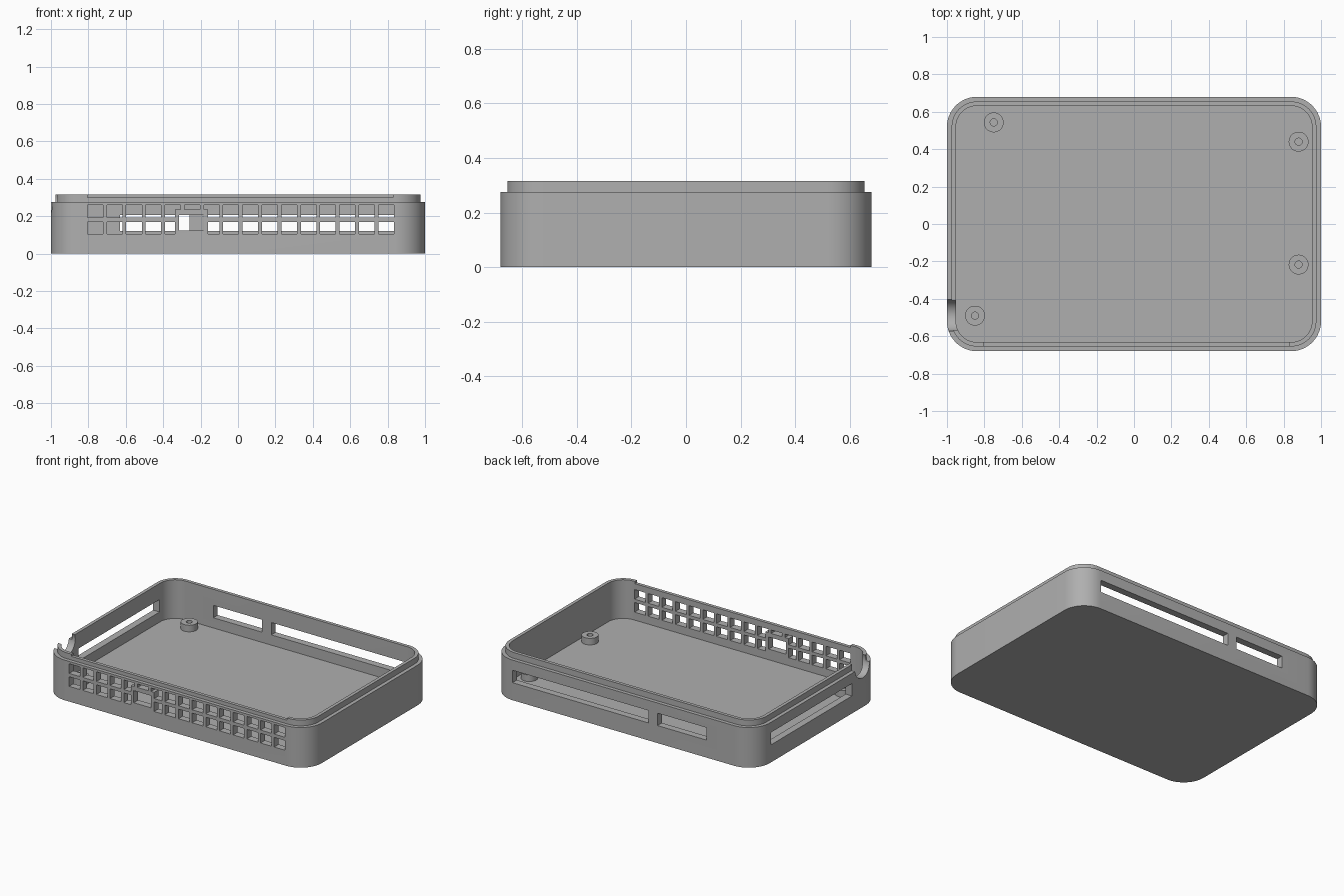
import bpy, bmesh, math
from mathutils import Matrix, Vector

old = bpy.data.objects.get("Cube")
if old:
    bpy.data.objects.remove(old, do_unlink=True)

gray = bpy.data.materials.new("plain gray")
gray.use_nodes = True
COLOR = (0.43, 0.43, 0.43, 1)
gray.diffuse_color = COLOR
gray.node_tree.nodes["Principled BSDF"].inputs["Base Color"].default_value = COLOR


def add_object(name, bm):
    bmesh.ops.recalc_face_normals(bm, faces=bm.faces)
    mesh = bpy.data.meshes.new(name)
    bm.to_mesh(mesh)
    bm.free()
    mesh.materials.append(gray)
    obj = bpy.data.objects.new(name, mesh)
    bpy.context.collection.objects.link(obj)
    return obj


def boxes(name, ranges):
    """One object holding boxes given as ((x0, x1), (y0, y1), (z0, z1))."""
    bm = bmesh.new()
    for spans in ranges:
        mid = Vector([(a + b) / 2 for a, b in spans])
        size = [b - a for a, b in spans]
        bmesh.ops.create_cube(bm, size=1, matrix=Matrix.Translation(mid) @ Matrix.Diagonal((*size, 1)))
    return add_object(name, bm)


def subtract(obj, cutter):
    mod = obj.modifiers.new(cutter.name, 'BOOLEAN')
    mod.operation = 'DIFFERENCE'
    mod.solver = 'EXACT'
    mod.object = cutter
    cutter.hide_render = True


def bake(obj):
    bpy.context.view_layer.update()
    graph = bpy.context.evaluated_depsgraph_get()
    mesh = bpy.data.meshes.new_from_object(obj.evaluated_get(graph))
    obj.modifiers.clear()
    obj.data = mesh


def smooth(obj):
    bpy.ops.object.select_all(action='DESELECT')
    obj.select_set(True)
    bpy.context.view_layer.objects.active = obj
    bpy.ops.object.shade_smooth_by_angle(angle=math.radians(30))


HALF_X, HALF_Y, RADIUS = 1.0, 0.68, 0.16
FLOOR, SHOULDER, RIM = 0.05, 0.275, 0.315


def rounded_ring(bm, inset, z, steps=12):
    r = RADIUS - inset
    verts = []
    for corner, (sx, sy) in enumerate(((1, 1), (-1, 1), (-1, -1), (1, -1))):
        for i in range(steps + 1):
            a = math.pi / 2 * (corner + i / steps)
            verts.append(bm.verts.new((sx * (HALF_X - RADIUS) + r * math.cos(a),
                                       sy * (HALF_Y - RADIUS) + r * math.sin(a), z)))
    return verts


# Tray: floor, outer wall, stepped lip and inner wall
bm = bmesh.new()
profile = ((0, 0), (0, SHOULDER), (0.025, SHOULDER), (0.025, RIM), (0.048, RIM), (0.048, FLOOR))
rings = [rounded_ring(bm, inset, z) for inset, z in profile]
for low, high in zip(rings, rings[1:]):
    for i in range(len(low)):
        j = (i + 1) % len(low)
        bm.faces.new((low[i], low[j], high[j], high[i]))
bm.faces.new(rings[0])
bm.faces.new(rings[-1])
tray = add_object("tray", bm)

# Front vent grid, left solid around the small window
FRONT = (-0.75, -0.58)
grid = boxes("vent_grid_cutter", [
    ((x, x + 0.083), FRONT, (z, z + 0.066))
    for x in (-0.805 + 0.1037 * i for i in range(16)) for z in (0.104, 0.193)])
frame = boxes("window_frame_keeper", [((-0.336, -0.16), (-0.8, -0.5), (0.08, 0.235))])
subtract(grid, frame)
bake(grid)
subtract(tray, grid)

# Port openings: front window, two back slots, one right side slot, lowered front lip
ports = boxes("port_cutter", [
    ((-0.315, -0.185), FRONT, (0.123, 0.206)),
    ((-0.63, -0.26), (0.58, 0.75), (0.12, 0.205)),
    ((-0.19, 0.84), (0.58, 0.75), (0.12, 0.205)),
    ((-1.1, -0.9), (-0.37, 0.51), (0.12, 0.205)),
    ((-0.805, 0.83), FRONT, (0.3, 0.4))])
subtract(tray, ports)

# Rounded cable notch in the right wall
bm = bmesh.new()
bmesh.ops.create_cone(bm, cap_ends=True, segments=48, radius1=0.085, radius2=0.085, depth=0.14,
                      matrix=Matrix.Translation((-0.99, -0.488, 0.285)) @ Matrix.Rotation(math.pi / 2, 4, 'Y'))
notch = add_object("cable_notch_cutter", bm)
subtract(tray, notch)

bake(tray)
smooth(tray)
for cutter in (grid, frame, ports, notch):
    bpy.data.objects.remove(cutter, do_unlink=True)


# Hollow screw posts on the floor
def screw_post(name, x, y, top=0.095, segments=32):
    bm = bmesh.new()
    loops = []
    for r, z in ((0.053, FLOOR), (0.053, top), (0.019, top), (0.019, FLOOR)):
        loops.append([bm.verts.new((x + r * math.cos(a), y + r * math.sin(a), z))
                      for a in (math.tau * i / segments for i in range(segments))])
    for low, high in zip(loops, loops[1:]):
        for i in range(segments):
            j = (i + 1) % segments
            bm.faces.new((low[i], low[j], high[j], high[i]))
    smooth(add_object(name, bm))


screw_post("back_right_post", -0.75, 0.543)
screw_post("back_left_post", 0.88, 0.44)
screw_post("front_left_post", 0.88, -0.217)
screw_post("front_right_post", -0.85, -0.49)
